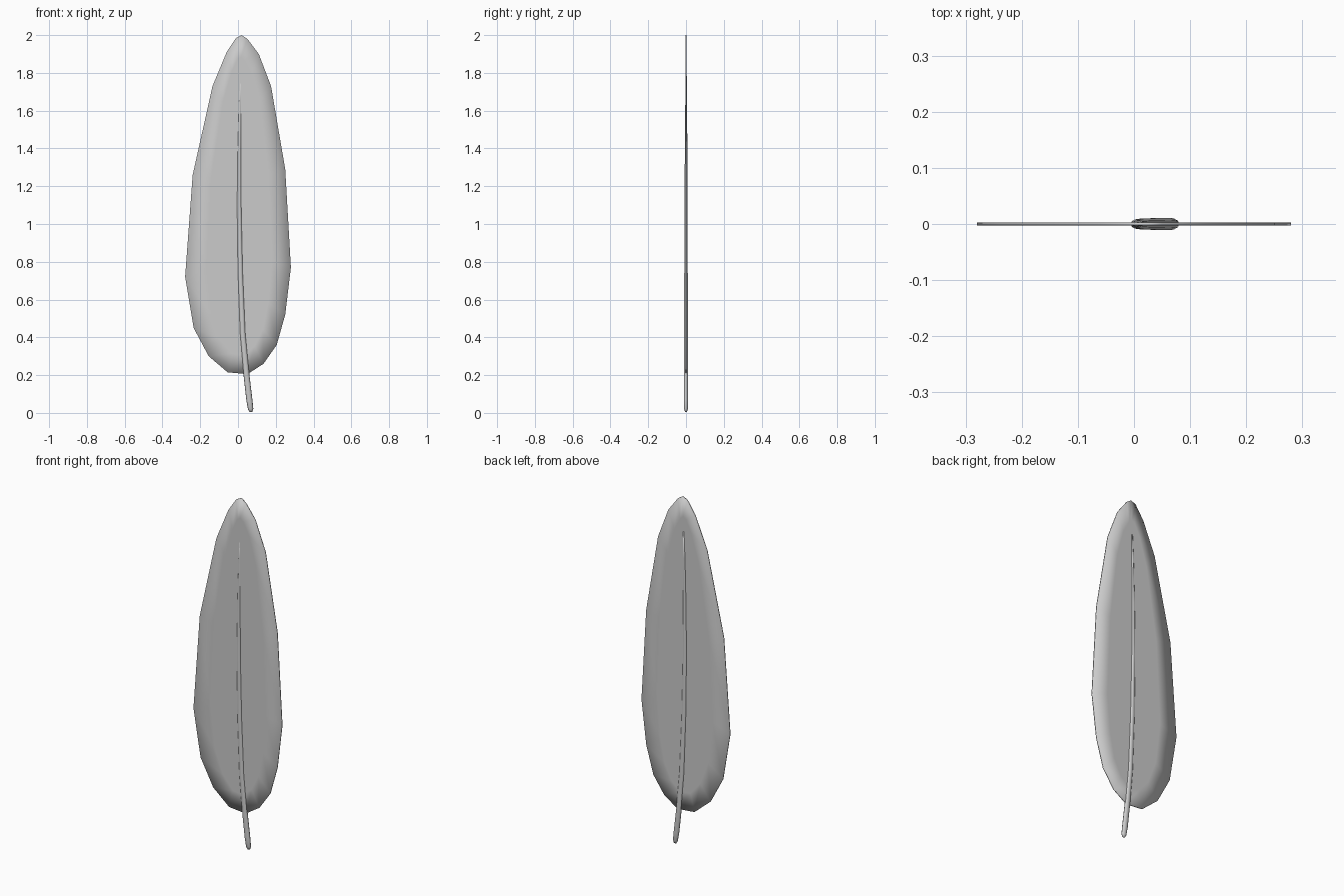
import bpy, bmesh, math

if "Cube" in bpy.data.objects:
    bpy.data.objects.remove(bpy.data.objects["Cube"])

def make_object(name, bm):
    bmesh.ops.recalc_face_normals(bm, faces=bm.faces)
    for f in bm.faces:
        f.smooth = True
    mesh = bpy.data.meshes.new(name)
    bm.to_mesh(mesh)
    bm.free()
    obj = bpy.data.objects.new(name, mesh)
    bpy.context.collection.objects.link(obj)
    return obj

# Vane: thin leaf-shaped plate, inset on both sides so shading rolls off at the rim
outline = [(0.02, 2.0), (0.05, 1.98), (0.11, 1.9), (0.175, 1.73), (0.25, 1.29),
           (0.28, 0.77), (0.25, 0.52), (0.205, 0.36), (0.135, 0.26), (0.05, 0.205),
           (-0.055, 0.215), (-0.155, 0.3), (-0.235, 0.45), (-0.28, 0.72),
           (-0.24, 1.26), (-0.135, 1.73), (-0.06, 1.91), (-0.01, 1.985)]
bm = bmesh.new()
half = 0.0025
n = len(outline)
inner = [(0.01 + (x - 0.01) * 0.62, 1.05 + (z - 1.05) * 0.88) for x, z in outline]
rings = [[bm.verts.new((x, y, z)) for x, z in pts]
         for pts, y in ((inner, -half), (outline, -half), (outline, half), (inner, half))]
for a, b in zip(rings, rings[1:]):
    for i in range(n):
        j = (i + 1) % n
        bm.faces.new((a[i], a[j], b[j], b[i]))
bm.faces.new(rings[0])
bm.faces.new(rings[-1])
make_object("feather_vane", bm)

# Shaft: tapered, slightly curved quill with a rounded base (x, y, z, radius)
path = [(0.069, 0, 0.005, 0.007), (0.067, 0, 0.02, 0.014), (0.06, 0, 0.07, 0.016),
        (0.045, 0, 0.2, 0.0155), (0.025, 0, 0.42, 0.0145), (0.012, 0, 0.75, 0.0135),
        (0.006, 0, 1.1, 0.012), (0.007, 0.0005, 1.4, 0.0095),
        (0.011, 0.001, 1.65, 0.007), (0.014, 0.001, 1.8, 0.004)]
bm = bmesh.new()
sides = 10
rings = []
for x, y, z, r in path:
    rings.append([bm.verts.new((x + r * math.cos(t), y + 0.72 * r * math.sin(t),
                                z + 0.15 * r * math.cos(t)))
                  for t in (2 * math.pi * k / sides for k in range(sides))])
for a, b in zip(rings, rings[1:]):
    for i in range(sides):
        j = (i + 1) % sides
        bm.faces.new((a[i], a[j], b[j], b[i]))
bm.faces.new(rings[0])
bm.faces.new(rings[-1])
make_object("feather_shaft", bm)
